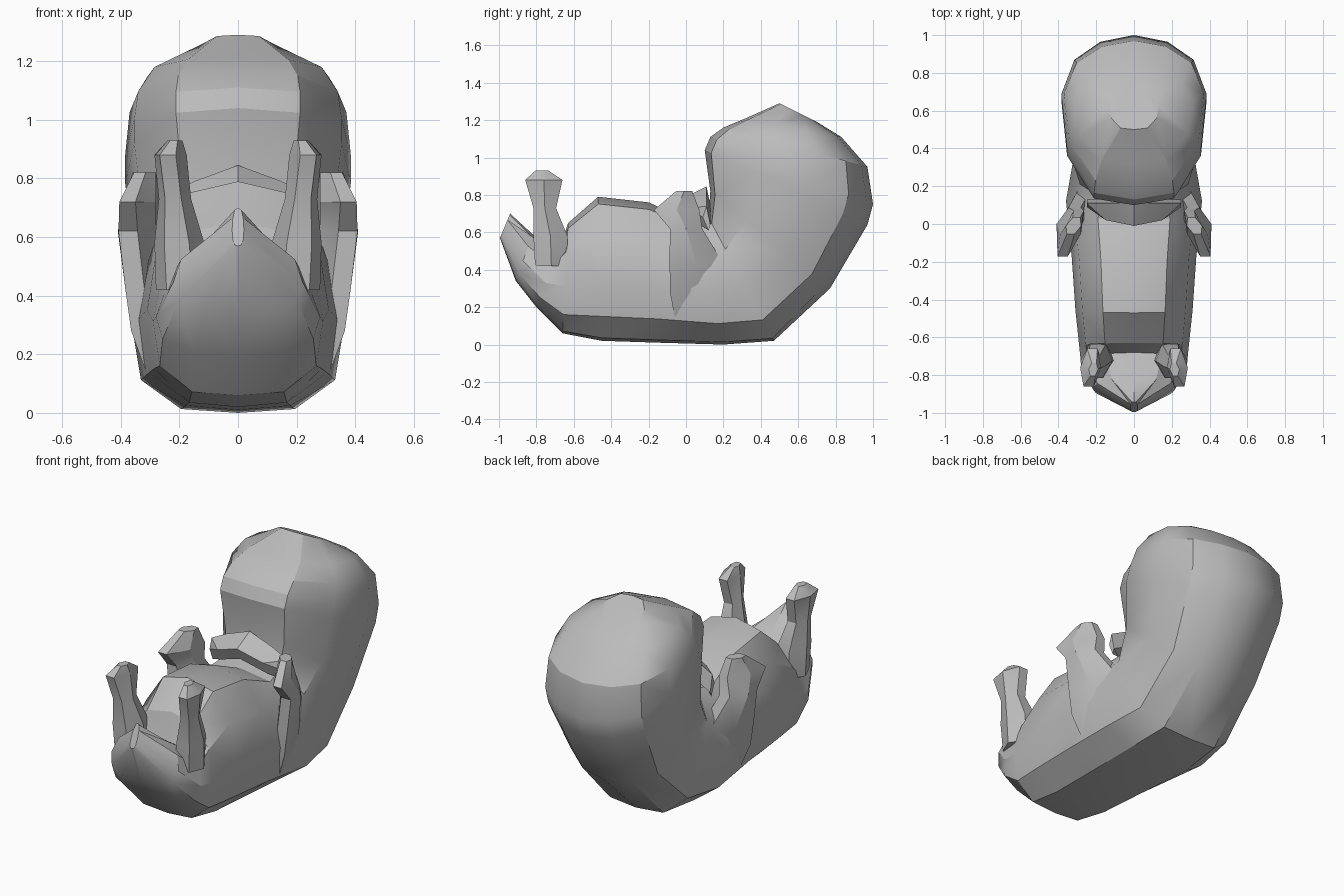
import bpy, bmesh
from math import cos, sin, tau, radians

if "Cube" in bpy.data.objects:
    bpy.data.objects.remove(bpy.data.objects["Cube"], do_unlink=True)

grey = bpy.data.materials.new("plain grey")
grey.use_nodes = True
COLOUR = (0.5, 0.5, 0.5, 1)
grey.diffuse_color = COLOUR
grey.node_tree.nodes["Principled BSDF"].inputs["Base Color"].default_value = COLOUR


def loft(name, rings):
    """Skin a list of equal rings, close both ends and shade."""
    bm = bmesh.new()
    rows = [[bm.verts.new(p) for p in ring] for ring in rings]
    n = len(rows[0])
    for a, b in zip(rows, rows[1:]):
        for i in range(n):
            j = (i + 1) % n
            bm.faces.new((a[i], a[j], b[j], b[i]))
    bm.faces.new(rows[0][::-1])
    bm.faces.new(rows[-1])
    bmesh.ops.triangulate(bm, faces=bm.faces[:])
    bmesh.ops.recalc_face_normals(bm, faces=bm.faces[:])
    mesh = bpy.data.meshes.new(name)
    bm.to_mesh(mesh)
    bm.free()
    mesh.materials.append(grey)
    ob = bpy.data.objects.new(name, mesh)
    bpy.context.collection.objects.link(ob)
    bpy.ops.object.select_all(action="DESELECT")
    ob.select_set(True)
    bpy.context.view_layer.objects.active = ob
    bpy.ops.object.shade_smooth_by_angle(angle=radians(30))


def mirrored(half):
    return half + [(-u, t) for u, t in half[-2:0:-1]]


# Cross-sections: across, and from back to belly
TRUNK = mirrored([(0, 0), (.54, .02), (.92, .17), (1, .43), (.88, .74), (.53, .95), (0, 1)])
HEAD = mirrored([(0, 0), (.46, .04), (.82, .15), (1, .36), (.92, .7), (.55, .96), (0, 1)])

# Curled body and head: section, back point, belly point and half width
BODY = [
    (TRUNK, (-.995, .57), (-.94, .70), .02),
    (TRUNK, (-.91, .34), (-.82, .59), .22),
    (TRUNK, (-.80, .20), (-.68, .50), .28),
    (TRUNK, (-.66, .06), (-.63, .65), .29),
    (TRUNK, (-.45, .02), (-.47, .79), .31),
    (TRUNK, (-.15, .01), (-.20, .76), .33),
    (TRUNK, (.20, .00), (.02, .66), .36),
    (TRUNK, (.47, .02), (.12, .68), .325),
    (HEAD, (.77, .30), (.13, .82), .35),
    (HEAD, (.97, .64), (.10, 1.04), .385),
    (HEAD, (1.0, .75), (.13, 1.11), .385),
    (HEAD, (.97, .95), (.20, 1.16), .37),
    (HEAD, (.83, 1.11), (.32, 1.21), .31),
    (HEAD, (.70, 1.19), (.50, 1.29), .13),
]
loft("body_and_head", [[(u * w, lo[0] + t * (hi[0] - lo[0]), lo[1] + t * (hi[1] - lo[1]))
                        for u, t in section] for section, lo, hi, w in BODY])

# Jaw: wedge between the chest and the face
loft("jaw", [[(x, .13, z - .1), (x, .11, z), (x, y, z - .06), (x, y + .03, z - .13)]
             for x, y, z in [(-.25, .09, .74), (-.15, .02, .79), (0, -.01, .845),
                             (.15, .02, .79), (.25, .09, .74)]])

# Limbs: splay towards the front, then centre x, y, z and half sizes in x and y
LIMBS = {
    "arm": (.35, [(.25, .06, .15, .05, .14), (.28, .07, .28, .06, .18), (.30, .06, .42, .065, .17),
                  (.345, 0, .62, .065, .10), (.335, -.05, .72, .055, .14),
                  (.32, -.01, .82, .04, .05)]),
    "foot": (.1, [(.19, -.72, .42, .09, .10), (.2, -.725, .58, .085, .105),
                  (.215, -.755, .73, .055, .07), (.23, -.76, .88, .055, .115),
                  (.215, -.77, .93, .025, .04)]),
}
for side, s in (("left", 1), ("right", -1)):
    for limb, (splay, path) in LIMBS.items():
        rings = []
        for x, y, z, rx, ry in path:
            turns = [(rx * cos(tau * i / 6), ry * sin(tau * i / 6)) for i in range(6)]
            rings.append([(s * (x + dx - splay * dy), y + dy, z) for dx, dy in turns])
        loft(f"{side}_{limb}", rings)
